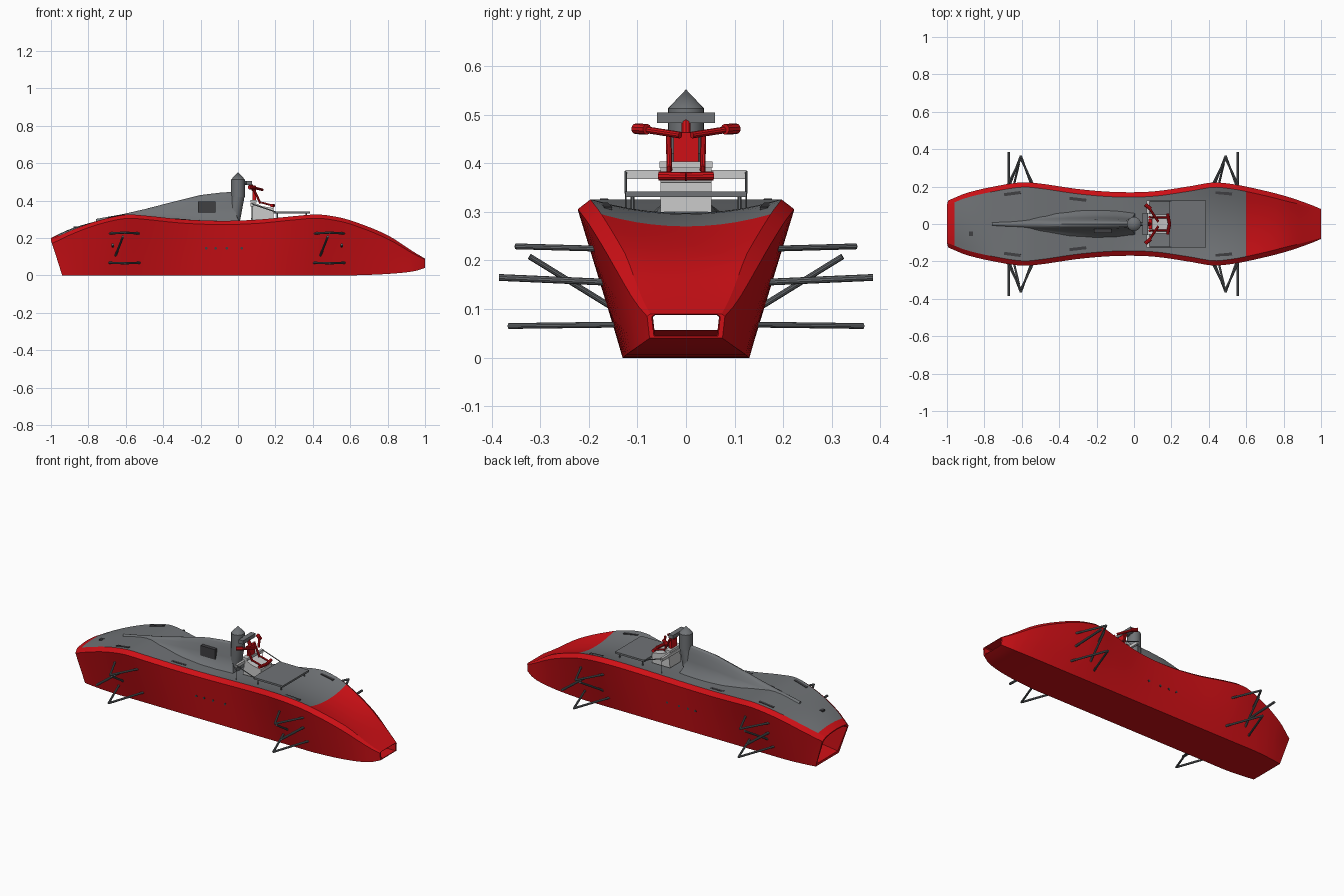
import bpy, math
from mathutils import Vector

if "Cube" in bpy.data.objects:
    bpy.data.objects.remove(bpy.data.objects["Cube"])


def mat(name, r, g, b):
    m = bpy.data.materials.new(name)
    m.diffuse_color = (r, g, b, 1)
    m.use_nodes = True
    m.node_tree.nodes["Principled BSDF"].inputs["Base Color"].default_value = m.diffuse_color
    return m


RED = mat("red_paint", 0.62, 0.005, 0.008)
GREY = mat("deck_grey", 0.16, 0.17, 0.18)
DARK = mat("dark_grey", 0.05, 0.05, 0.055)
STEEL = mat("rod_grey", 0.13, 0.14, 0.15)
PALE = mat("pale_trim", 0.6, 0.6, 0.58)

# hull stations: x, top half-width, top z, bottom half-width, bottom z, deck dip
ST = [(-1, .125, .19, .11, 0, -.01), (-.9, .165, .237, .12, 0, -.01),
      (-.75, .2, .292, .13, 0, 0), (-.6, .223, .325, .13, 0, 0),
      (-.5, .216, .32, .13, 0, 0), (-.3, .187, .3, .13, 0, 0),
      (-.1, .171, .292, .13, 0, 0), (.1, .174, .298, .13, 0, .01),
      (.3, .202, .317, .13, 0, .02), (.42, .222, .326, .13, 0, .03),
      (.5, .217, .318, .13, 0, .03), (.6, .2, .295, .13, 0, .025),
      (.8, .152, .215, .12, .008, .01), (.94, .105, .125, .1, .022, 0),
      (1, .08, .09, .075, .04, 0)]


def slope(i, c):
    a, b = ST[max(i - 1, 0)], ST[min(i + 1, len(ST) - 1)]
    return (b[c] - a[c]) / (b[0] - a[0])


def station(x):
    i = max(k for k in range(len(ST) - 1) if ST[k][0] <= x + 1e-6 or k == 0)
    h = ST[i + 1][0] - ST[i][0]
    t = (x - ST[i][0]) / h
    return [(2*t**3 - 3*t*t + 1) * ST[i][c] + (t**3 - 2*t*t + t) * h * slope(i, c)
            + (3*t*t - 2*t**3) * ST[i + 1][c] + (t**3 - t*t) * h * slope(i + 1, c)
            for c in range(1, 6)]


def place(x, y, z, zt):
    # raked tail: lower points sit further forward
    rake = .06 * min(1, max(0, (-.8 - x) / .2)) * (1 - z / zt)
    return Vector((x + rake, y, z))


def side_section(x):
    tw, zt, bw, zb, dip = station(x)
    e = .02 * min(1, (zt - zb) / .2)
    ztop = zt - e
    half = [(tw - 1.3 * e, zt), (tw, ztop),
            ((tw * 2 + bw) / 3, (ztop * 2 + zb) / 3),
            ((tw + bw * 2) / 3, (ztop + zb * 2) / 3), (bw, zb)]
    pts = half + [(0, zb)] + [(-y, z) for y, z in reversed(half)]
    return [place(x, y, z, zt) for y, z in pts]


def deck_z(x, y):
    tw, zt, bw, zb, dip = station(x)
    t = min(1, abs(y) / (tw - .026))
    return zt - dip * (1 - t * t)


def deck_section(x):
    tw, zt, bw, zb, dip = station(x)
    w = tw - .026 * min(1, (zt - zb) / .2)
    return [Vector((x, -w * k / 5, zt - dip * (1 - (k / 5) ** 2))) for k in range(-5, 6)]


def finish(ob, material, smooth=True):
    ob.data.materials.append(material)
    if smooth:
        bpy.ops.object.select_all(action='DESELECT')
        ob.select_set(True)
        bpy.context.view_layer.objects.active = ob
        bpy.ops.object.shade_smooth_by_angle(angle=math.radians(28))
    return ob


def loft(name, rings, material, closed=False, caps=False):
    n = len(rings[0])
    verts = [p for r in rings for p in r]
    faces = []
    for i in range(len(rings) - 1):
        for j in range(n if closed else n - 1):
            k = (j + 1) % n
            faces.append((i*n + j, i*n + k, (i + 1)*n + k, (i + 1)*n + j))
    if caps:
        faces += [tuple(range(n)), tuple(range(len(verts) - 1, len(verts) - n - 1, -1))]
    me = bpy.data.meshes.new(name)
    me.from_pydata(verts, [], faces)
    ob = bpy.data.objects.new(name, me)
    bpy.context.collection.objects.link(ob)
    return finish(ob, material)


def rod(name, a, b, r, material, r2=None, sides=10):
    a, b = Vector(a), Vector(b)
    bpy.ops.mesh.primitive_cone_add(vertices=sides, radius1=r, radius2=r if r2 is None else r2,
                                    depth=(b - a).length, location=(a + b) / 2)
    ob = bpy.context.object
    ob.name = name
    ob.rotation_euler = (b - a).to_track_quat('Z', 'Y').to_euler()
    return finish(ob, material)


def box(name, lo, hi, material):
    lo, hi = Vector(lo), Vector(hi)
    bpy.ops.mesh.primitive_cube_add(size=1, location=(lo + hi) / 2)
    ob = bpy.context.object
    ob.name = name
    ob.scale = hi - lo
    return finish(ob, material, False)


# body shell, deck and nose
xs = [-1 + .04 * i for i in range(51)]
loft("hull_sides", [side_section(x) for x in xs], RED)
loft("rear_deck_edge", [deck_section(x) for x in xs[:2]], RED)
loft("deck", [deck_section(x) for x in xs[1:41]], GREY)
loft("nose_cowl", [deck_section(x) for x in xs[40:]], RED)


# open duct mouths at both ends
def mouth(name, x, steps):
    ring = side_section(x) + deck_section(x)[1:-1][::1]
    ring = side_section(x) + list(reversed([Vector((p.x, p.y, p.z)) for p in deck_section(x)[1:-1]][::-1]))[::-1]
    c = sum(ring, Vector()) / len(ring)
    rings = []
    for s, dx in steps:
        rings.append([Vector((p.x + dx, c.y + (p.y - c.y) * s, c.z + (p.z - c.z) * s)) for p in ring])
    loft(name, rings, RED, closed=True)


mouth("nose_intake", 1, [(1, 0), (.88, 0), (.85, -.12)])
mouth("tail_duct", -1, [(1, 0), (.9, 0), (.6, .16)])

# dorsal fin: x, ridge z, flare half-width
rings = []
for x, zt, w in [(-.76, .302, .02), (-.62, .327, .045), (-.5, .354, .065), (-.35, .393, .08),
                 (-.2, .43, .085), (-.1, .442, .08), (-.03, .447, .065)]:
    zb = deck_z(x, 0) - .012
    h = zt - zb
    half = [(1, 0), (.6, .22), (.4, .5), (.3, .8), (.16, .95)]
    lean = .04 if x > -.05 else 0
    pts = half + [(0, 1)] + [(-a, b) for a, b in reversed(half)]
    rings.append([Vector((x + lean * (1 - b) ** 2, a * w, zb + h * b)) for a, b in pts])
loft("dorsal_fin", rings, GREY, closed=True, caps=True)
box("fin_vent", (-.215, -.048, .335), (-.12, -.01, .395), DARK)

# pointed mast head in front of the fin
rod("mast_neck", (-.02, 0, .29), (0, 0, .43), .03, GREY, .036, 24)
rod("mast_head", (0, 0, .42), (0, 0, .513), .037, GREY, sides=24)
rod("mast_tip", (0, 0, .513), (0, 0, .552), .037, GREY, 0, 24)
box("mast_crossbar", (.045, -.06, .483), (.075, .06, .505), GREY)
rod("crossbar_stay", (.02, 0, .494), (.055, 0, .494), .01, GREY)

# cockpit panel and screen frame
box("cockpit_panel", (.19, -.125, .331), (.385, .125, .342), GREY)
box("screen_bar", (.068, -.125, .368), (.082, .125, .386), PALE)
for s in (-1, 1):
    rod("screen_post", (.075, s * .124, .295), (.075, s * .124, .37), .002, STEEL, sides=6)
    rod("screen_rail", (.075, s * .124, .382), (.2, s * .124, .34), .003, STEEL, sides=6)
    for x in (.21, .365):
        rod("panel_post", (x, s * .11, .28), (x, s * .11, .333), .004, STEEL, sides=6)

# control console: wedge profile swept across the cockpit
wedge = [(.07, .3), (.19, .3), (.19, .36), (.13, .37), (.08, .392)]
loft("console", [[Vector((x, y, z)) for x, z in wedge] for y in (-.052, .052)], PALE,
     closed=True, caps=True)
box("console_lip", (.068, -.055, .39), (.1, .055, .404), PALE)

# red controls
box("control_column", (.078, -.026, .395), (.096, .026, .463), RED)
for s in (-1, 1):
    rod("column_rail", (.12, s * .034, .385), (.082, s * .036, .465), .006, RED)
    rod("handlebar", (.13, s * .012, .458), (.08, s * .088, .47), .007, RED)
    rod("hand_grip", (.09, s * .08, .47), (.06, s * .104, .471), .011, RED)
    rod("foot_bar", (.19, 0, .373), (.18, s * .056, .374), .009, RED)
    rod("foot_bar_arm", (.18, s * .035, .375), (.125, s * .035, .39), .005, RED)
rod("column_top", (.062, 0, .492), (.085, 0, .455), .01, RED)

# suspension links at all four corners
for end, cx, tie in (("front", .49, .555), ("rear", -.605, -.67)):
    for s in (-1, 1):
        for dx in (-.09, .085):
            rod(end + "_lower_arm", (cx + dx, s * .13, .068), (cx, s * .365, .065), .006, STEEL)
            rod(end + "_upper_arm", (cx + dx, s * .17, .224), (cx, s * .35, .229), .006, STEEL)
        rod(end + "_tie_rod", (tie, s * .16, .155), (tie, s * .385, .165), .007, STEEL)
        rod(end + "_pull_rod", (cx - .05, s * .155, .105), (cx - .01, s * .322, .208), .006, STEEL)

# small side bolts and deck slots
for s in (-1, 1):
    for x in (-.17, -.12, -.06, .02):
        tw, zt, bw, zb, dip = station(x)
        y = bw + (tw - bw) * .145 / (zt - .02)
        rod("side_bolt", (x, s * (y - .01), .145), (x, s * (y + .002), .145), .007, DARK)
    for x in (-.65, -.3, .48):
        y = s * (station(x)[0] - .055)
        z = deck_z(x, y)
        ob = box("deck_slot", (x - .045, y - .008, z - .004), (x + .045, y + .008, z + .002), DARK)
        dy = station(x + .05)[0] - station(x - .05)[0]
        ob.rotation_euler = (0, -math.atan((deck_z(x + .05, y) - deck_z(x - .05, y)) / .1),
                             s * math.atan(dy / .1))
z = deck_z(-.87, 0)
box("tail_cap", (-.88, -.065, z - .02), (-.86, -.04, z + .004), DARK)
